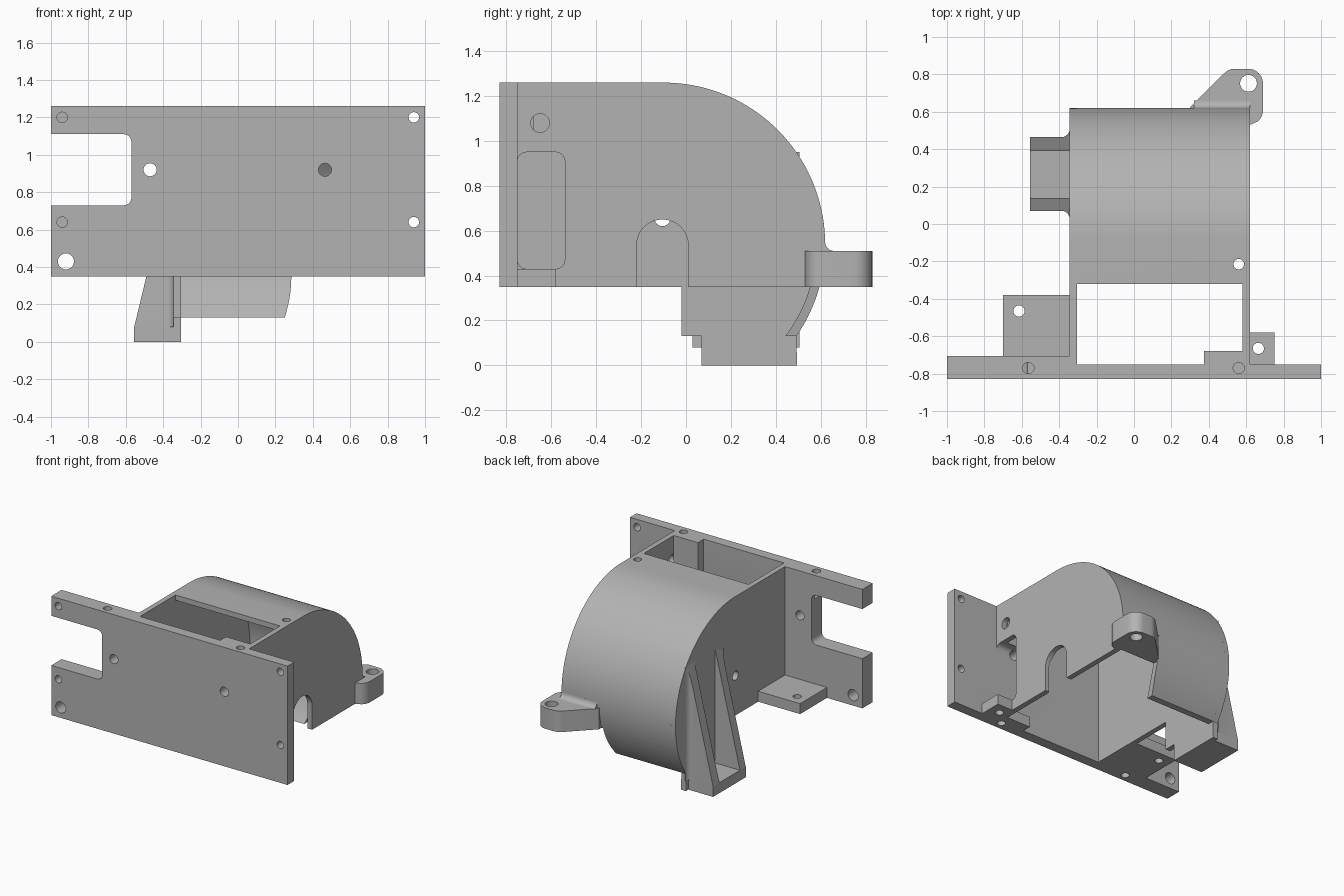
import bpy, bmesh, math
from mathutils import Vector

cube = bpy.data.objects.get("Cube")
if cube:
    bpy.data.objects.remove(cube, do_unlink=True)

grey = bpy.data.materials.new("light_grey")
grey.use_nodes = True
colour = (0.45, 0.45, 0.45, 1)
grey.diffuse_color = colour
grey.node_tree.nodes["Principled BSDF"].inputs["Base Color"].default_value = colour

PLACE = {"x": lambda u, v, w: (w, u, v),
         "y": lambda u, v, w: (u, w, v),
         "z": lambda u, v, w: (u, v, w)}


def prism(name, outline, axis, start, end):
    """Extrude a flat outline along an axis."""
    mesh = bpy.data.meshes.new(name)
    bm = bmesh.new()
    face = bm.faces.new([bm.verts.new(PLACE[axis](u, v, start)) for u, v in outline])
    new = bmesh.ops.extrude_face_region(bm, geom=[face])["geom"]
    shift = Vector(PLACE[axis](0, 0, end - start))
    bmesh.ops.translate(bm, vec=shift, verts=[g for g in new if isinstance(g, bmesh.types.BMVert)])
    bmesh.ops.recalc_face_normals(bm, faces=bm.faces)
    bm.to_mesh(mesh)
    bm.free()
    mesh.materials.append(grey)
    obj = bpy.data.objects.new(name, mesh)
    bpy.context.collection.objects.link(obj)
    return obj


def arc(u, v, r, a0, a1, n=12):
    steps = [math.radians(a0 + (a1 - a0) * i / n) for i in range(n + 1)]
    return [(u + r * math.cos(a), v + r * math.sin(a)) for a in steps]


def rect(u0, u1, v0, v1):
    return [(u0, v0), (u1, v0), (u1, v1), (u0, v1)]


def round_rect(u0, u1, v0, v1, r):
    return (arc(u0 + r, v0 + r, r, 180, 270, 6) + arc(u1 - r, v0 + r, r, 270, 360, 6)
            + arc(u1 - r, v1 - r, r, 0, 90, 6) + arc(u0 + r, v1 - r, r, 90, 180, 6))


def cut(obj, outline, axis, start, end):
    """Remove a prism from an object."""
    cutter = prism("cutter", outline, axis, start, end)
    cutter.hide_render = True
    mod = obj.modifiers.new("cut", "BOOLEAN")
    mod.operation = "DIFFERENCE"
    mod.solver = "EXACT"
    mod.object = cutter
    bpy.context.view_layer.objects.active = obj
    bpy.ops.object.modifier_apply(modifier=mod.name)
    bpy.data.objects.remove(cutter, do_unlink=True)


def drill(obj, u, v, r, axis, start, end):
    cut(obj, arc(u, v, r, 0, 345, 23), axis, start, end)


BASE, TOP = 0.35, 1.26
CY, CZ, R, RI = -0.1, 0.54, 0.72, 0.68      # curved shell centre and radii


def angle_at(z, r):
    return math.degrees(math.asin((z - CZ) / r))


# Front plate, thicker at one side, with a small inner block
plate = prism("front_plate", [(-1, -.83), (1, -.83), (1, -.75), (.58, -.75), (.58, -.68),
              (.375, -.68), (.375, -.75), (-.345, -.75), (-.345, -.705), (-1, -.705)],
              "z", BASE, TOP)
cut(plate, round_rect(-1.2, -.57, .73, 1.11, .04), "y", -1, -.5)
window = round_rect(-.751, -.54, .43, .95, .04)
cut(plate, window, "x", .3, .7)
for z in (.64, 1.2):
    drill(plate, .94, z, .028, "y", -.9, -.6)
    drill(plate, -.94, z, .028, "y", -.9, -.75)
for x in (-.47, .465):
    drill(plate, x, .92, .035, "y", -.9, -.6)
drill(plate, -.92, .43, .043, "y", -.9, -.6)
for x in (-.565, .56):
    drill(plate, x, -.77, .03, "z", 1.06, 1.4)
    drill(plate, x, -.77, .03, "z", .2, .55)

# Side walls
right_wall = prism("window_wall", [(-.75, BASE), (-.75, TOP)]
                   + arc(CY, CZ, R, 90, angle_at(BASE, R), 48), "x", .58, .62)
cut(right_wall, window, "x", .5, .7)
cut(right_wall, [(.01, .2)] + arc(-.105, .535, .115, 0, 180, 24) + [(-.22, .2)], "x", .5, .7)
drill(right_wall, -.65, 1.08, .042, "x", .5, .7)
left_wall = prism("foot_wall", [(-.75, BASE), (-.75, TOP)]
                  + arc(CY, CZ, R, 90, angle_at(.13, R), 56)
                  + [(.495, 0), (.07, 0), (.07, .13), (-.02, .13), (-.02, BASE)],
                  "x", -.345, -.305)
drill(left_wall, -.105, .655, .035, "x", -.5, -.2)

# Curved roof and rear shell
shell = prism("curved_shell", [(-.32, TOP)] + arc(CY, CZ, R, 90, angle_at(BASE, R), 48)
              + arc(CY, CZ, RI, angle_at(BASE, RI), 90, 48) + [(-.32, CZ + RI)],
              "x", -.305, .58)
for part in (shell, right_wall):
    drill(part, .56, -.215, .028, "z", .2, 1.4)

# Lower shell skirt with a tapered end
skirt = prism("shell_skirt", arc(CY, CZ, R, angle_at(BASE, R), angle_at(.13, R), 10)
              + arc(CY, CZ, RI, angle_at(.13, RI), angle_at(BASE, RI), 10), "x", -.305, .285)
for v in skirt.data.vertices:
    if v.co.x > 0:
        v.co.x -= .035 * ((BASE - v.co.z) / .22) ** 2

# Mounting tabs
for name, outline, hole in (
        ("large_tab", rect(-.7, -.345, -.705, -.38), (-.615, -.465)),
        ("small_tab", rect(.62, .75, -.75, -.58), (.665, -.665))):
    tab = prism(name, outline, "z", BASE, BASE + .08)
    drill(tab, *hole, .03, "z", .2, .6)

# Foot with two sloping ribs flared into the wall
prism("foot", rect(-.555, -.345, .07, .465), "z", 0, .08)
for name, y0, y1, side in (("front_rib", .07, .14, -1), ("rear_rib", .465, .39, 1)):
    flare = arc(-.385, y0 + side * .04, .04, -90 * side, 0, 6)
    rib = prism(name, [(-.345, y1), (-.555, y1), (-.555, y0)] + flare, "z", .08, .95)
    cut(rib, [(-.555, .08), (-.345, .95), (-.345, 1.2), (-.7, 1.2), (-.7, .08)], "y", -.2, .8)

# Rear lug with a fillet against the shell
lug = prism("rear_lug", [(.30, .585), (.30, .625), (.47, .795)]
            + arc(.54, .75, .08, 135, 90, 6) + arc(.61, .75, .08, 90, 0, 10)
            + arc(.61, .61, .08, 0, -50, 6) + [(.62, .53), (.6, .53), (.6, .585)],
            "z", BASE, .51)
drill(lug, .612, .752, .045, "z", .2, .7)
prism("lug_fillet", [(.6, .51)] + arc(.66, .55, .04, 270, 180, 8) + [(.6, .55)], "x", .32, .62)

# Smooth the curves and keep hard edges
bpy.ops.object.select_all(action="DESELECT")
for obj in bpy.context.collection.objects:
    if obj.type == "MESH" and grey.name in obj.data.materials:
        obj.select_set(True)
        bpy.context.view_layer.objects.active = obj
bpy.ops.object.shade_smooth_by_angle(angle=math.radians(30))
